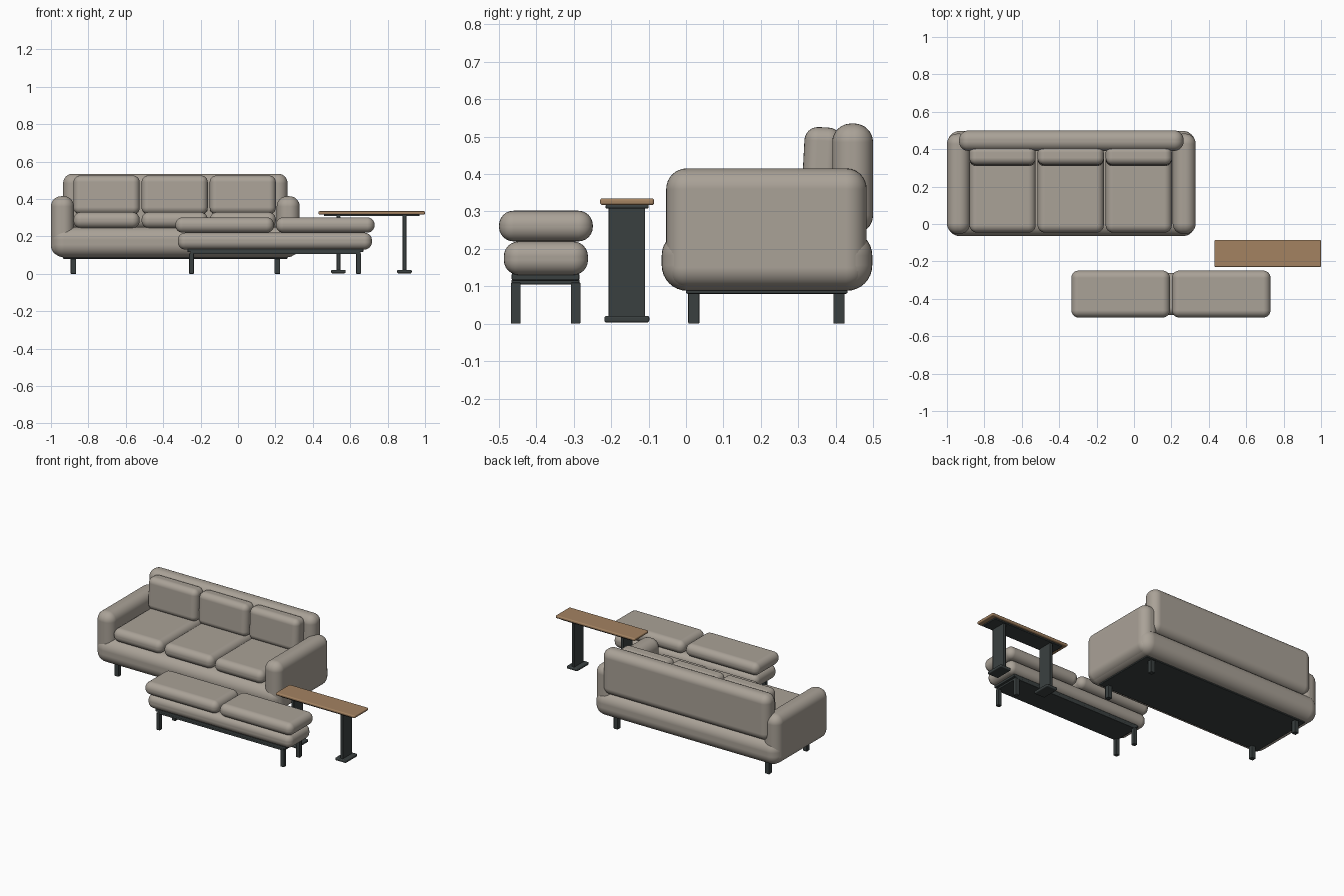
import bpy
import math

cube = bpy.data.objects.get("Cube")
if cube:
    bpy.data.objects.remove(cube, do_unlink=True)


def material(name, rgb):
    mat = bpy.data.materials.new(name)
    mat.use_nodes = True
    colour = (*rgb, 1.0)
    mat.diffuse_color = colour
    mat.node_tree.nodes["Principled BSDF"].inputs["Base Color"].default_value = colour
    return mat


fabric = material("warm grey fabric", (0.40, 0.36, 0.31))
metal = material("dark metal", (0.042, 0.051, 0.051))
wood = material("oak wood", (0.37, 0.225, 0.12))


def rounded_box(name, x, y, z, radius, mat, segments=6, tilt=0.0):
    """Box between the given (min, max) ranges with softly rounded edges."""
    ranges = (x, y, z)
    bpy.ops.mesh.primitive_cube_add(size=1, location=[sum(r) / 2 for r in ranges])
    obj = bpy.context.object
    obj.name = name
    size = [r[1] - r[0] for r in ranges]
    for v in obj.data.vertices:
        v.co = [c * s for c, s in zip(v.co, size)]
    obj.rotation_euler.x = tilt
    obj.data.materials.append(mat)
    bpy.ops.object.shade_smooth()
    bevel = obj.modifiers.new("Rounding", "BEVEL")
    bevel.width = radius
    bevel.segments = segments
    bevel.harden_normals = True
    return obj


def legs(name, xs, ys, size, height):
    for i, x in enumerate(xs):
        for j, y in enumerate(ys):
            h = size / 2
            rounded_box(f"{name}_{('right', 'left')[i]}_{('front', 'back')[j]}",
                        (x - h, x + h), (y - h, y + h), (0, height), 0.003, metal, 2)


# Sofa body
rounded_box("sofa_base", (-0.998, 0.328), (-0.065, 0.498), (0.088, 0.25), 0.068, fabric, 8)
rounded_box("sofa_right_arm", (-1.0, -0.877), (-0.053, 0.483), (0.095, 0.415), 0.055, fabric, 8)
rounded_box("sofa_left_arm", (0.207, 0.33), (-0.053, 0.483), (0.095, 0.415), 0.055, fabric, 8)
rounded_box("sofa_backrest", (-0.935, 0.265), (0.391, 0.5), (0.24, 0.535), 0.05, fabric, 8)
rounded_box("sofa_underside", (-0.935, 0.265), (0.0, 0.432), (0.08, 0.1), 0.004, metal, 2)
legs("sofa_leg", (-0.88, 0.21), (0.021, 0.409), 0.03, 0.09)

# Sofa cushions
for i, side in enumerate(("right", "middle", "left")):
    cx = -0.7025 + i * 0.364
    span = (cx - 0.177, cx + 0.177)
    rounded_box(f"seat_cushion_{side}", span, (-0.046, 0.40), (0.244, 0.33), 0.04, fabric)
    rounded_box(f"back_cushion_{side}", span, (0.313, 0.413), (0.318, 0.525), 0.036,
                fabric, tilt=math.radians(-3))

# Bench
rounded_box("bench_base", (-0.322, 0.716), (-0.487, -0.262), (0.13, 0.22), 0.04, fabric)
rounded_box("bench_cushion_right", (-0.335, 0.192), (-0.5, -0.249), (0.22, 0.302), 0.039, fabric)
rounded_box("bench_cushion_left", (0.203, 0.73), (-0.5, -0.249), (0.22, 0.302), 0.039, fabric)
rounded_box("bench_underside", (-0.27, 0.67), (-0.466, -0.285), (0.116, 0.135), 0.004, metal, 2)
rounded_box("bench_frame", (-0.255, 0.655), (-0.466, -0.285), (0.105, 0.12), 0.003, metal, 2)
legs("bench_leg", (-0.249, 0.645), (-0.455, -0.295), 0.026, 0.11)

# Side table
rounded_box("table_top", (0.43, 1.0), (-0.23, -0.085), (0.317, 0.335), 0.007, wood, 3)
rounded_box("table_support", (0.46, 0.97), (-0.215, -0.1), (0.308, 0.318), 0.003, metal, 2)
for side, x in (("right", 0.537), ("left", 0.89)):
    rounded_box(f"table_post_{side}", (x - 0.01, x + 0.01), (-0.207, -0.109),
                (0.01, 0.31), 0.003, metal, 2)
    rounded_box(f"table_foot_{side}", (x - 0.039, x + 0.039), (-0.218, -0.098),
                (0.003, 0.021), 0.006, metal, 3)
